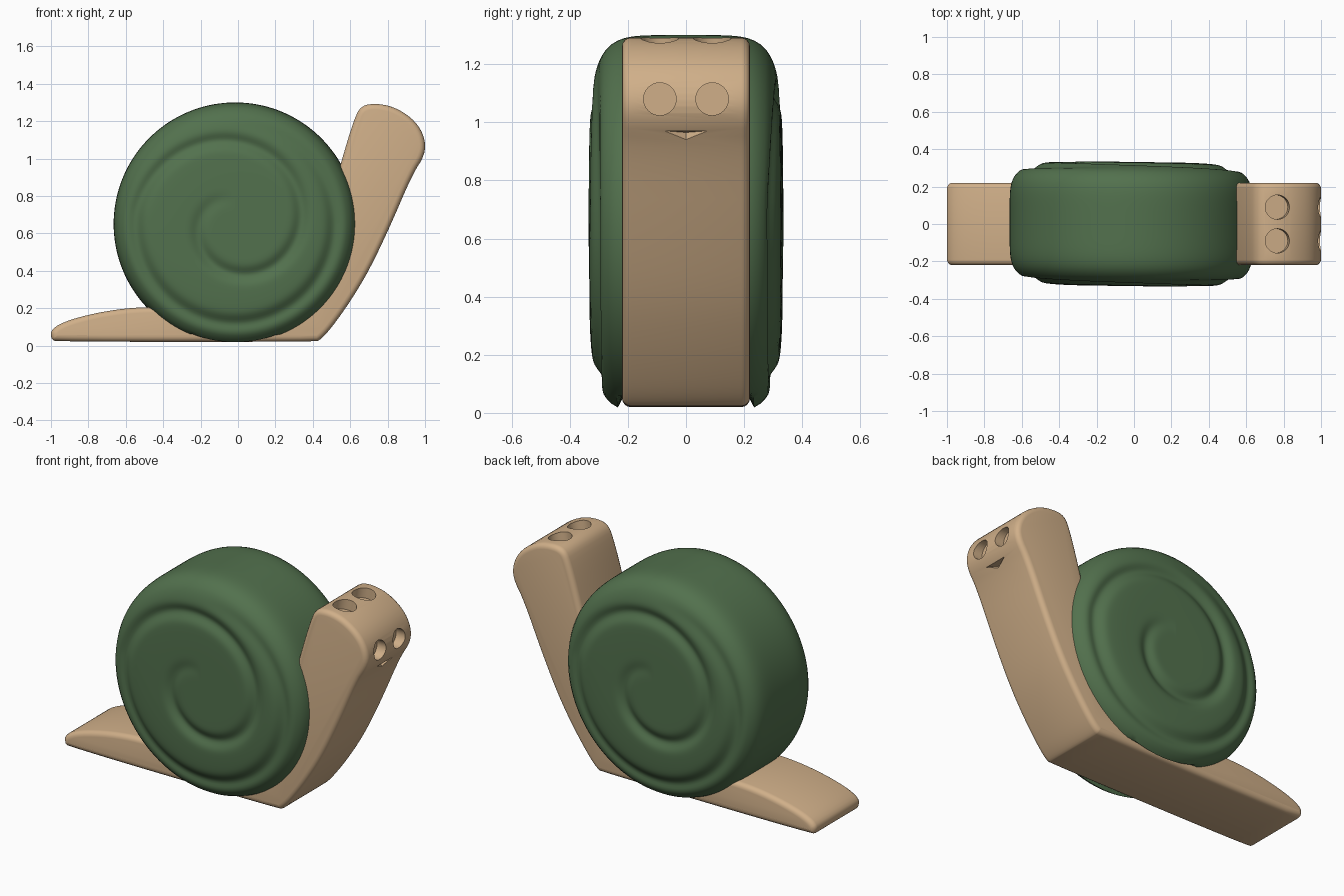
import bpy, bmesh, math
from mathutils import Vector

cube = bpy.data.objects.get("Cube")
if cube:
    bpy.data.objects.remove(cube, do_unlink=True)


def material(name, color):
    m = bpy.data.materials.new(name)
    m.use_nodes = True
    m.diffuse_color = (*color, 1)
    m.node_tree.nodes["Principled BSDF"].inputs["Base Color"].default_value = (*color, 1)
    return m


tan = material("warm tan", (0.63, 0.43, 0.25))
green = material("moss green", (0.085, 0.165, 0.075))


def make_object(name, bm, mat):
    bmesh.ops.recalc_face_normals(bm, faces=bm.faces)
    mesh = bpy.data.meshes.new(name)
    bm.to_mesh(mesh)
    bm.free()
    mesh.materials.append(mat)
    obj = bpy.data.objects.new(name, mesh)
    bpy.context.collection.objects.link(obj)
    return obj


def activate(obj):
    bpy.ops.object.select_all(action="DESELECT")
    obj.select_set(True)
    bpy.context.view_layer.objects.active = obj


def round_off(points):
    """Corner cutting on a closed outline."""
    out = []
    for a, b in zip(points, points[1:] + points[:1]):
        a, b = Vector(a), Vector(b)
        out += [a.lerp(b, 0.25), a.lerp(b, 0.75)]
    return out


# Body: side outline of tail, foot, neck and head, extruded across and bevelled
outline = [(-0.97, 0.02), (-1, 0.035), (-1, 0.09), (-0.9, 0.14), (-0.7, 0.187),
           (-0.5, 0.208), (-0.3, 0.2), (0.2, 0.25), (0.45, 0.6), (0.545, 0.96),
           (0.62, 1.21), (0.66, 1.285), (0.75, 1.295), (0.85, 1.27), (0.95, 1.2),
           (1.0, 1.11), (1.0, 1.02), (0.93, 0.91), (0.81, 0.63), (0.7, 0.4),
           (0.6, 0.235), (0.5, 0.095), (0.44, 0.03), (0.41, 0.02)]
for _ in range(2):
    outline = round_off(outline)
half = 0.22
bm = bmesh.new()
side = bm.faces.new([bm.verts.new((p.x, -half, p.y)) for p in outline])
moved = bmesh.ops.extrude_face_region(bm, geom=[side])["geom"]
bmesh.ops.translate(bm, vec=(0, 2 * half, 0),
                    verts=[v for v in moved if isinstance(v, bmesh.types.BMVert)])
if not side.is_valid or len(bm.faces) < len(outline) + 2:
    bm.faces.new([v for v in bm.verts if v.co.y < 0])
bmesh.ops.recalc_face_normals(bm, faces=bm.faces)
rims = [e for e in bm.edges if abs(e.verts[0].co.y - e.verts[1].co.y) < 0.01]
bmesh.ops.bevel(bm, geom=rims, offset=0.03, segments=4, profile=0.5, affect="EDGES")
body = make_object("body", bm, tan)


def cut(target, cutter):
    activate(target)
    mod = target.modifiers.new("cut", "BOOLEAN")
    mod.operation = "DIFFERENCE"
    mod.solver = "EXACT"
    mod.object = cutter
    bpy.ops.object.modifier_apply(modifier=mod.name)
    bpy.data.objects.remove(cutter, do_unlink=True)


def drill(target, radius, location, rotation):
    bpy.ops.mesh.primitive_cylinder_add(vertices=32, radius=radius, depth=0.16,
                                        location=location, rotation=rotation)
    cutter = bpy.context.object
    cutter.data.materials.append(tan)
    cut(target, cutter)


# Eye sockets on the face, feeler sockets on top of the head
for y in (-0.09, 0.09):
    drill(body, 0.056, (1.02, y, 1.08), (0, math.pi / 2, 0))
    drill(body, 0.065, (0.77, y, 1.305), (0, 0.15, 0))

# Mouth: shallow wedge notch
bm = bmesh.new()
for co in ((1.05, 0.2, 0.98), (1.05, -0.2, 0.98), (0.92, 0, 0.965), (1.0, 0, 0.9)):
    bm.verts.new(co)
bmesh.ops.convex_hull(bm, input=bm.verts)
cut(body, make_object("mouth_cutter", bm, tan))

# Shell: squarish lathe about y with a spiral groove pressed into both sides
RADIUS, WIDTH, POWER, SEGMENTS = 0.65, 0.332, 5.5, 144


def squircle(value, across, along):
    return along * (1 - (abs(value) / across) ** POWER) ** (1 / POWER)


def groove(r, angle):
    start = ((angle - math.pi / 2) / (2 * math.pi)) % 1
    depth = 0
    for turn in (start, start + 1):
        spiral = min(0.13 + 0.24 * turn + 0.07 * turn ** 2, 0.53)
        fade = min(1, turn / 0.4, (2 - turn) / 0.25)
        depth = max(depth, 0.024 * fade * math.exp(-((r - spiral) / 0.036) ** 2))
    return depth


side_radii = [0.01 + 0.0125 * i for i in range(48)]
rim_y = squircle(side_radii[-1], RADIUS, WIDTH)
profile = [(r, -squircle(r, RADIUS, WIDTH)) for r in side_radii]
for i in range(1, 26):
    y = rim_y * (2 * i / 26 - 1)
    profile.append((squircle(y, WIDTH, RADIUS), y))
profile += [(r, -y) for r, y in reversed(profile[:len(side_radii)])]

bm = bmesh.new()
rings = []
for r, y in profile:
    ring = []
    for i in range(SEGMENTS):
        a = 2 * math.pi * i / SEGMENTS
        x, z = r * math.cos(a), r * math.sin(a)
        sign = 1 if y < 0 else -1
        dy = sign * groove(r, math.atan2(z, x * sign)) if abs(y) > rim_y - 0.001 else 0
        height = z + RADIUS
        # keep the underside inside the foot
        if abs(y) < 0.215:
            height = max(height, 0.06)
        ring.append(bm.verts.new((x - 0.015, y + dy - 0.013 * x, height)))
    rings.append(ring)
for lower, upper in zip(rings, rings[1:]):
    for i in range(SEGMENTS):
        j = (i + 1) % SEGMENTS
        bm.faces.new((lower[i], lower[j], upper[j], upper[i]))
bm.faces.new(rings[0])
bm.faces.new(rings[-1])
shell = make_object("shell", bm, green)

for obj in (body, shell):
    activate(obj)
    bpy.ops.object.shade_smooth_by_angle(angle=math.radians(35))
